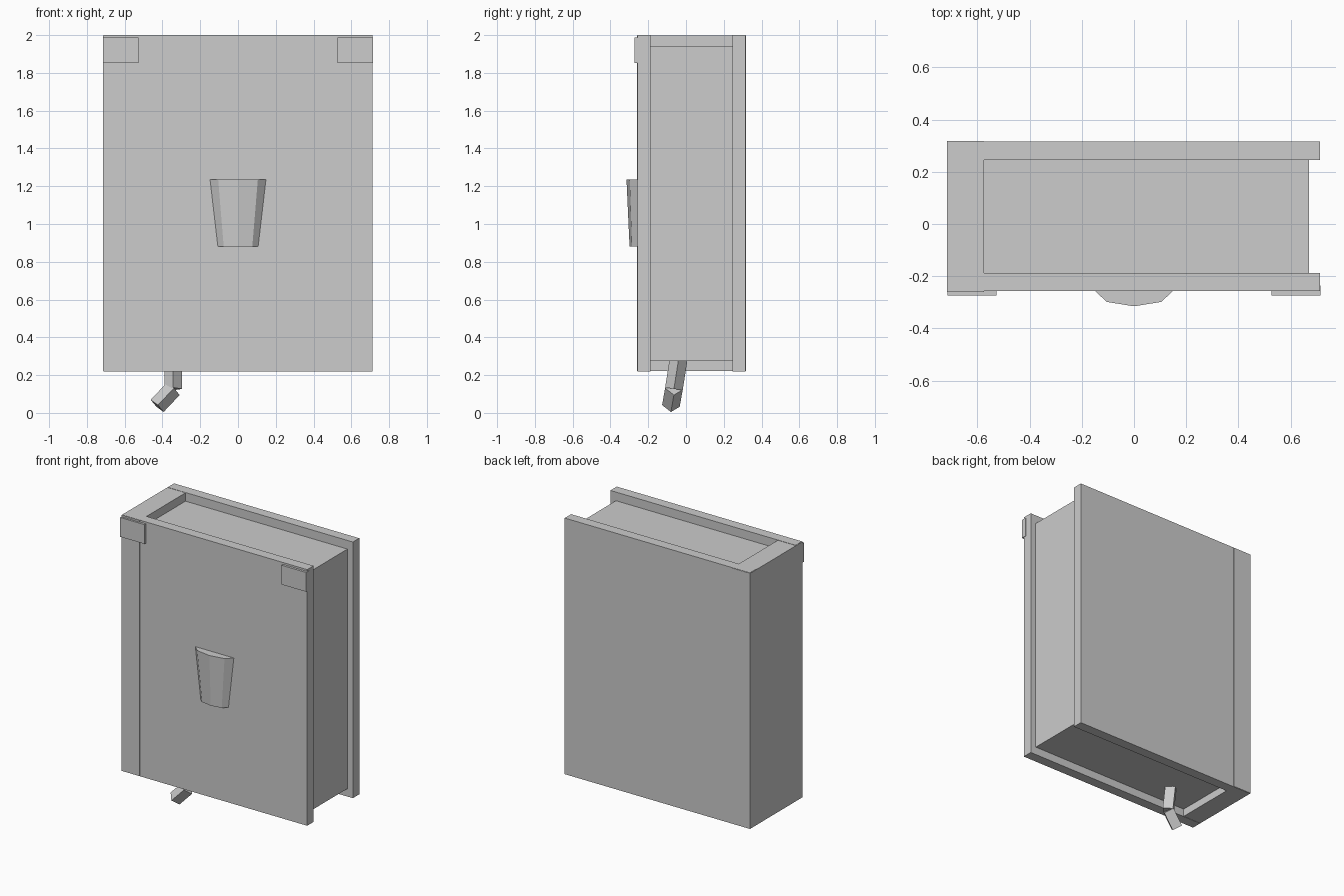
import bpy
import bmesh
from mathutils import Matrix, Vector

cube = bpy.data.objects.get("Cube")
if cube:
    bpy.data.objects.remove(cube, do_unlink=True)

# One flat grey for everything
grey = bpy.data.materials.new("plain_grey")
grey.use_nodes = True
colour = (0.604, 0.604, 0.604, 1)
grey.diffuse_color = colour
grey.node_tree.nodes["Principled BSDF"].inputs["Base Color"].default_value = colour


def finish(name, bm):
    bmesh.ops.recalc_face_normals(bm, faces=bm.faces)
    mesh = bpy.data.meshes.new(name)
    bm.to_mesh(mesh)
    bm.free()
    mesh.materials.append(grey)
    obj = bpy.data.objects.new(name, mesh)
    bpy.context.scene.collection.objects.link(obj)
    return obj


def box(name, x, y, z):
    lo, hi = Vector((x[0], y[0], z[0])), Vector((x[1], y[1], z[1]))
    bm = bmesh.new()
    bmesh.ops.create_cube(bm, size=1, matrix=Matrix.Translation((lo + hi) / 2)
                          @ Matrix.Diagonal((*(hi - lo), 1)))
    return finish(name, bm)


def diamond_bar(name, start, end, radius):
    # Four-sided bar with one edge facing the front
    a, b = Vector(start), Vector(end)
    d = (b - a).normalized()
    u = Vector((0, 1, 0)).cross(d).normalized()
    turn = Matrix((u, d.cross(u), d)).transposed().to_4x4()
    bm = bmesh.new()
    bmesh.ops.create_cone(bm, cap_ends=True, segments=4, radius1=radius,
                          radius2=radius, depth=(b - a).length,
                          matrix=Matrix.Translation((a + b) / 2) @ turn)
    return finish(name, bm)


# Covers, spine and recessed page block
box("front_cover", (-0.712, 0.712), (-0.257, -0.187), (0.22, 2))
box("back_cover", (-0.712, 0.712), (0.245, 0.315), (0.22, 2))
box("spine", (-0.715, -0.575), (-0.26, 0.318), (0.222, 1.998))
box("pages", (-0.6, 0.67), (-0.19, 0.25), (0.275, 1.94))

# Corner plates on the upper front corners
for side, label in ((-1, "right"), (1, "left")):
    box(label + "_corner_plate", sorted((side * 0.527, side * 0.7145)),
        (-0.273, -0.235), (1.853, 1.987))

# Faceted emblem tapering downwards
profile = [(-0.148, 0), (-0.105, 0.041), (0, 0.058), (0.105, 0.041), (0.148, 0)]
bm = bmesh.new()
rings = [[bm.verts.new((x * s, -0.257 - y * s, z)) for x, y in profile]
         for s, z in ((1, 1.235), (0.72, 0.88))]
for ring in rings:
    bm.faces.new(ring)
for i in range(len(profile)):
    j = (i + 1) % len(profile)
    bm.faces.new((rings[0][i], rings[0][j], rings[1][j], rings[1][i]))
finish("front_emblem", bm)

# Bent bookmark hanging below the pages
joint = (-0.343, -0.064, 0.127)
diamond_bar("bookmark_upper", (-0.343, -0.04, 0.28), joint, 0.047)
diamond_bar("bookmark_lower", joint, (-0.428, -0.08, 0.037), 0.047)
